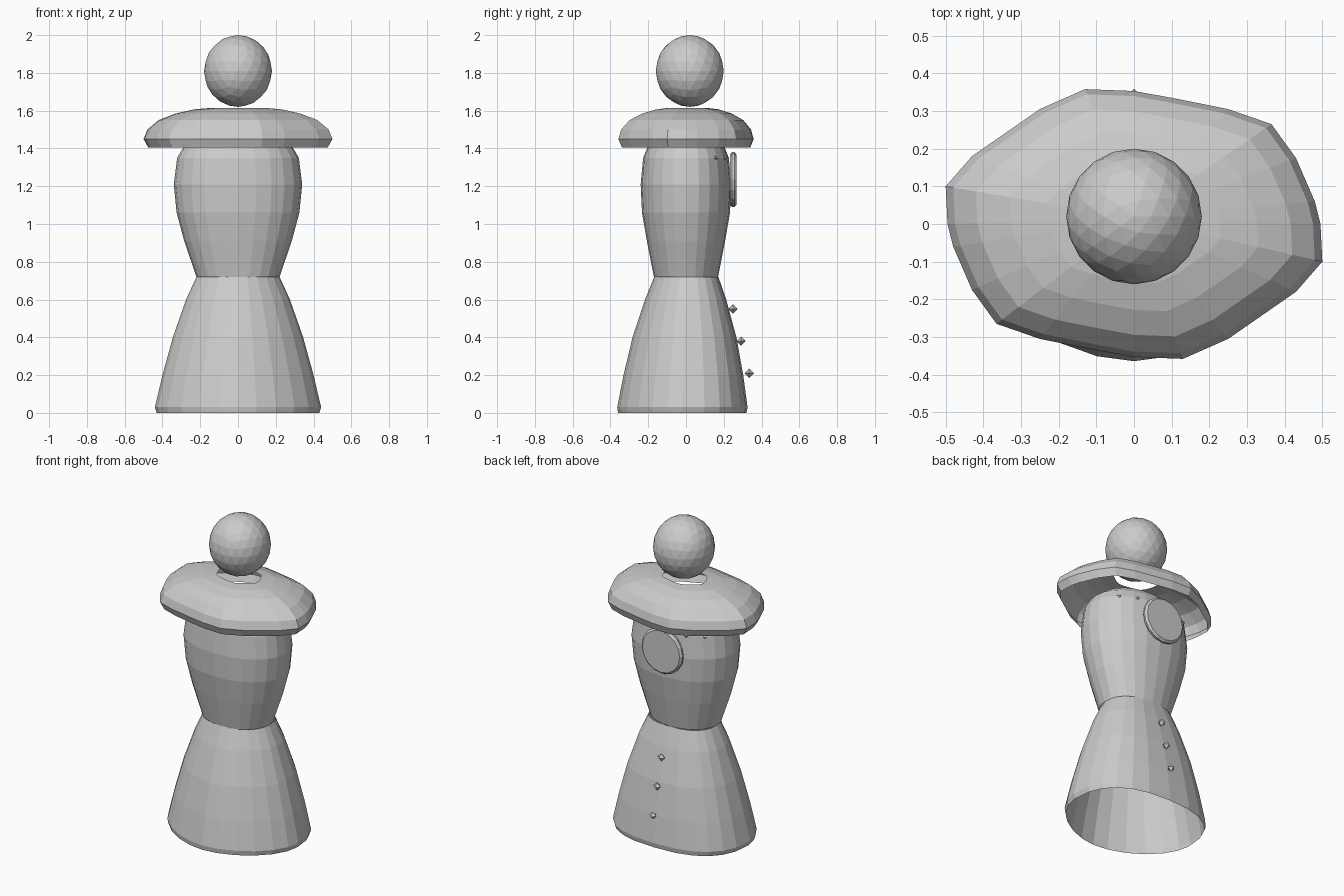
import bpy, bmesh, math
from mathutils import Matrix, Vector

cube = bpy.data.objects.get("Cube")
if cube:
    bpy.data.objects.remove(cube, do_unlink=True)

grey = bpy.data.materials.new("plain_grey")
grey.use_nodes = True
grey.diffuse_color = (0.6, 0.6, 0.6, 1)
grey.node_tree.nodes["Principled BSDF"].inputs["Base Color"].default_value = (0.6, 0.6, 0.6, 1)


def finish(bm, name):
    mesh = bpy.data.meshes.new(name)
    bm.to_mesh(mesh)
    bm.free()
    mesh.materials.append(grey)
    obj = bpy.data.objects.new(name, mesh)
    bpy.context.collection.objects.link(obj)
    return obj


def loft(name, rings):
    """Open shell through equal-length rings of points, bottom to top."""
    bm = bmesh.new()
    loops = [[bm.verts.new(p) for p in ring] for ring in rings]
    n = len(loops[0])
    for low, high in zip(loops, loops[1:]):
        for i in range(n):
            j = (i + 1) % n
            bm.faces.new((low[i], low[j], high[j], high[i]))
    return finish(bm, name)


def oval(rx, ry, cy, z, back_power, front_power, n=24):
    """Rounded outline whose back and front halves may differ in squareness."""
    points = []
    for i in range(n):
        a = math.tau * i / n
        c, s = math.cos(a), math.sin(a)
        e = 2 / (back_power if s > 0 else front_power)
        points.append((rx * math.copysign(abs(c) ** e, c),
                       cy + ry * math.copysign(abs(s) ** e, s), z))
    return points


# Skirt: flared, open below, squarer at the back
skirt = [(0.43, 0.34, 0), (0.44, 0.345, 0.03), (0.4, 0.317, 0.2),
         (0.345, 0.275, 0.4), (0.275, 0.215, 0.6), (0.22, 0.17, 0.72)]
loft("skirt", [oval(rx, ry, -0.02 + 0.03 * z, z, 2.5, 1.8) for rx, ry, z in skirt])

# Torso: barrel swelling from the waist to the shoulders
torso = [(0.22, 0.17, 0.72), (0.285, 0.207, 0.91), (0.325, 0.233, 1.06), (0.34, 0.24, 1.21),
         (0.322, 0.227, 1.35), (0.29, 0.205, 1.405), (0.23, 0.165, 1.45)]
loft("torso", [oval(rx, ry, 0, z, 2.15, 2.15) for rx, ry, z in torso])

# Cape: uneven outline repeated half a turn round, domed up to the neck hole
half = [(0.495, 0), (0.48, 0.06), (0.43, 0.175), (0.365, 0.265), (0.25, 0.305), (0.1, 0.335),
        (0, 0.353), (-0.13, 0.358), (-0.25, 0.305), (-0.43, 0.18), (-0.5, 0.1)]
outline = half + [(-x, -y) for x, y in half]
cape = [(0.95, 1.405), (1, 1.45), (0.96, 1.5), (0.84, 1.55),
        (0.66, 1.585), (0.46, 1.607), (0.28, 1.615)]
loft("cape", [[(x * s, y * s + 0.015 * (1 - s), z) for x, y in outline] for s, z in cape])

# Head
bm = bmesh.new()
bmesh.ops.create_icosphere(bm, subdivisions=3, radius=1,
                           matrix=Matrix.LocRotScale((0, 0.02, 1.81), None, (0.18, 0.18, 0.19)))
finish(bm, "head")

# Back badge: disc with chamfered rims
bm = bmesh.new()
bmesh.ops.create_cone(bm, cap_ends=True, segments=16, radius1=0.145, radius2=0.145, depth=0.035,
                      matrix=Matrix.Translation((-0.01, 0.25, 1.235)) @ Matrix.Rotation(math.pi / 2, 4, 'X'))
rims = [e for e in bm.edges if abs(e.verts[0].co.y - e.verts[1].co.y) < 1e-4]
bmesh.ops.bevel(bm, geom=rims, offset=0.012, segments=1, affect='EDGES')
finish(bm, "back_badge")


# Small stud buttons
def button(name, position, radius):
    bm = bmesh.new()
    bmesh.ops.create_uvsphere(bm, u_segments=4, v_segments=2, radius=radius,
                              matrix=Matrix.Translation(position))
    finish(bm, name)


for i in range(3):
    button(f"skirt_button_{i + 1}", Vector((0, 0.25 + 0.042 * i, 0.55 - 0.17 * i)), 0.025)
for side, sign in (("left", 1), ("right", -1)):
    button(f"inner_collar_button_{side}", (sign * 0.145, 0.205, 1.35), 0.014)
    button(f"outer_collar_button_{side}", (sign * 0.24, 0.155, 1.35), 0.014)
